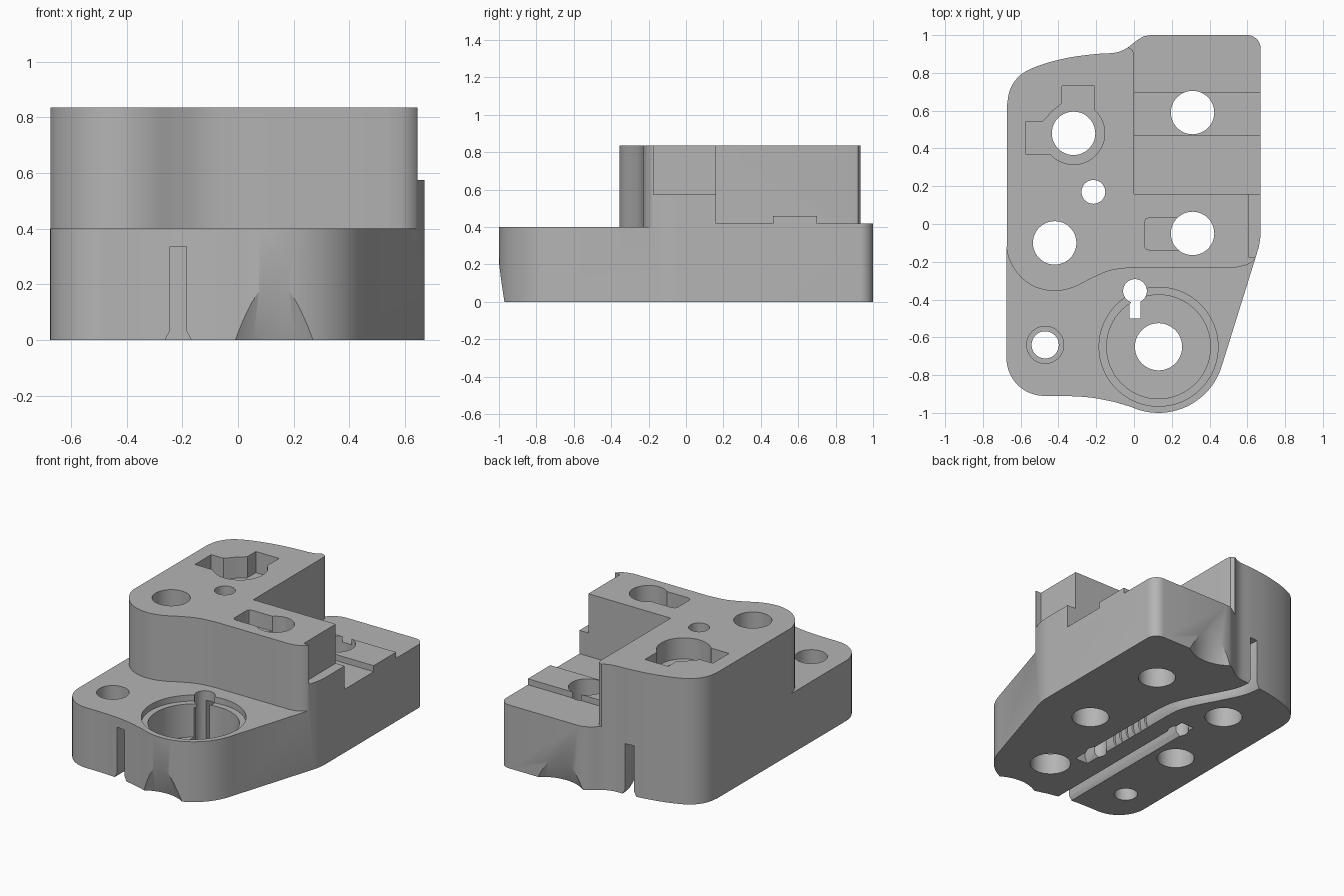
import bpy, bmesh, math
from mathutils import Vector

if "Cube" in bpy.data.objects:
    bpy.data.objects.remove(bpy.data.objects["Cube"], do_unlink=True)

grey = bpy.data.materials.new("light_grey")
grey.use_nodes = True
grey.diffuse_color = (0.46, 0.46, 0.46, 1)
grey.node_tree.nodes["Principled BSDF"].inputs["Base Color"].default_value = (0.46, 0.46, 0.46, 1)


def arc(cx, cy, r, a0, a1, n=16):
    angles = [math.radians(a0 + (a1 - a0) * i / n) for i in range(n + 1)]
    return [(cx + r * math.cos(a), cy + r * math.sin(a)) for a in angles]


def circle(cx, cy, r, n=48):
    return arc(cx, cy, r, 0, 360, n)[:-1]


def spline(pts, n=4):
    """Smooth curve through the points."""
    p = [Vector(q) for q in [pts[0]] + pts + [pts[-1]]]
    out = []
    for a, b, c, d in zip(p, p[1:], p[2:], p[3:]):
        for i in range(n):
            t = i / n
            out.append(tuple(b + (c - a) * t / 2 + (a * 2 - b * 5 + c * 4 - d) * t * t / 2
                             + (b * 3 - a - c * 3 + d) * t ** 3 / 2))
    return out + [pts[-1]]


def loft(name, low, high):
    """Closed solid between two matching loops of 3D points."""
    bm = bmesh.new()
    lo, hi = [bm.verts.new(p) for p in low], [bm.verts.new(p) for p in high]
    bm.faces.new(lo)
    bm.faces.new(hi)
    for i in range(len(lo)):
        j = (i + 1) % len(lo)
        bm.faces.new((lo[i], lo[j], hi[j], hi[i]))
    bmesh.ops.recalc_face_normals(bm, faces=bm.faces[:])
    mesh = bpy.data.meshes.new(name)
    bm.to_mesh(mesh)
    bm.free()
    mesh.materials.append(grey)
    ob = bpy.data.objects.new(name, mesh)
    bpy.context.scene.collection.objects.link(ob)
    return ob


def prism(name, pts, z0, z1):
    return loft(name, [(x, y, z0) for x, y in pts], [(x, y, z1) for x, y in pts])


def cut(cutter):
    cutter.hide_render = True
    mod = body.modifiers.new("cut", "BOOLEAN")
    mod.operation, mod.solver, mod.object = "DIFFERENCE", "EXACT", cutter
    bpy.context.view_layer.objects.active = body
    bpy.ops.object.modifier_apply(modifier=mod.name)
    bpy.data.objects.remove(cutter, do_unlink=True)


def ribbon(path, w):
    """Outline of a path widened by w to each side."""
    p = [Vector(q) for q in path]
    left, right = [], []
    for i, q in enumerate(p):
        d = (p[min(i + 1, len(p) - 1)] - p[max(i - 1, 0)]).normalized()
        n = Vector((-d.y, d.x)) * w
        left.append(tuple(q + n))
        right.append(tuple(q - n))
    return left + right[::-1]


# Full-height body from the plan outline
outline = (arc(-0.475, -0.71, 0.2, 180, 270)
           + spline([(-0.475, -0.91), (-0.35, -0.911), (-0.22, -0.92), (-0.1, -0.943)])
           + arc(0.13, -0.65, 0.35, 245, 344, 24)
           + arc(0.32, -0.04, 0.35, -16, 0, 6)
           + arc(0.6, 0.93, 0.07, 0, 90, 10)
           + spline([(0.09, 1.0), (0.05, 0.992), (0.01, 0.968), (-0.04, 0.93), (-0.1, 0.907),
                     (-0.2, 0.9), (-0.35, 0.88), (-0.5, 0.84), (-0.6, 0.79),
                     (-0.655, 0.715), (-0.672, 0.63)]))
clean = [p for i, p in enumerate(outline)
         if (Vector(p) - Vector(outline[i - 1])).length > 0.002]
body = prism("stepped_mounting_block", clean, 0, 0.835)

# Low front deck, bounded by the wavy front of the upper block
front_edge = (spline([(-0.675, -0.13), (-0.655, -0.2), (-0.6, -0.28), (-0.52, -0.335),
                      (-0.42, -0.355), (-0.32, -0.335), (-0.22, -0.285), (-0.12, -0.245),
                      (0, -0.23)])
              + spline([(0.54, -0.23), (0.6, -0.215), (0.64, -0.185), (0.66, -0.145)]))
cut(prism("front_deck", [(-1, -0.13)] + front_edge + [(1, -0.145), (1, -1.3), (-1, -1.3)], 0.4, 1))

# Low back deck with a raised strip across it
deck = [(0.16, 0.42), (0.465, 0.42), (0.465, 0.46), (0.7, 0.46), (0.7, 0.42),
        (1.2, 0.42), (1.2, 1), (0.16, 1)]
cut(loft("back_deck", [(0, y, z) for y, z in deck], [(1, y, z) for y, z in deck]))
cut(prism("upper_corner", [(-0.06, 0.935), (-0.025, 0.933), (-0.006, 0.92), (0, 0.89),
                           (0.05, 0.89), (0.05, 1.1), (-0.06, 1.1)], 0.42, 1))

# Notch in the end of the arm
cut(prism("arm_notch", [(0.605, -0.175), (1, -0.175), (1, 0.3), (0.605, 0.3)], 0.575, 1))

# Keyed pockets in the upper block
cut(prism("tabbed_pocket", arc(-0.32, 0.48, 0.165, 48, -138, 40)
          + [(-0.575, 0.37), (-0.575, 0.54), (-0.485, 0.54), (-0.465, 0.56), (-0.43, 0.6),
             (-0.38, 0.64), (-0.38, 0.73), (-0.21, 0.73)], 0.695, 1))
cut(prism("arm_pocket", [(0.31, -0.137), (0.08, -0.137), (0.062, -0.13), (0.055, -0.112),
                         (0.055, 0.008), (0.062, 0.026), (0.08, 0.033), (0.31, 0.033)], 0.735, 1))

# Round recesses in the front deck
for x, y, r, floor in [(0.13, -0.65, 0.315, 0.36), (0.13, -0.65, 0.275, 0.14),
                       (-0.47, -0.64, 0.098, 0.14)]:
    cut(prism("recess", circle(x, y, r, 64), floor, 1))

# Through holes
for x, y, r in [(0.31, 0.59, 0.115), (0.31, -0.05, 0.115), (-0.32, 0.48, 0.115),
                (-0.42, -0.1, 0.115), (0.13, -0.65, 0.125), (-0.47, -0.64, 0.072),
                (-0.215, 0.17, 0.063), (0.005, -0.355, 0.063)]:
    cut(prism("hole", circle(x, y, r), -1, 2))

# Underside channels with flared mouths
channels = [
    [(-0.215, -1.2), (-0.215, 0.26)],
    [(-0.215, 1.2)] + spline([(-0.215, 0.9), (-0.2, 0.8), (-0.14, 0.67), (-0.05, 0.5),
                              (-0.005, 0.38), (0.005, 0.25)]) + [(0.005, -0.5)],
]
for path in channels:
    cut(prism("channel", ribbon(path, 0.03), -0.1, 0.335))
    cut(loft("channel_mouth", [(x, y, -0.02) for x, y in ribbon(path, 0.058)],
             [(x, y, 0.036) for x, y in ribbon(path, 0.028)]))

# Small grip notches along the channel walls
for i in range(6):
    y = -0.22 + 0.06 * i
    for x, side in [(-0.215, 1), (0.005, -1)]:
        cut(prism("grip_notch", [(x, y - 0.018), (x + side * 0.05, y), (x, y + 0.018)], -0.05, 0.1))

# Tapered scoops at the bottom of the front and back walls
for x, y in [(0.13, -1.19), (0.22, 1.2)]:
    cut(loft("scoop", [(px, py, -0.06) for px, py in circle(x, y, 0.28, 64)],
             [(px, py, 0.36) for px, py in circle(x, y, 0.14, 64)]))

# Smooth curved walls, sharp edges
bpy.ops.object.select_all(action="DESELECT")
body.select_set(True)
bpy.context.view_layer.objects.active = body
bpy.ops.object.shade_smooth_by_angle(angle=math.radians(30))
